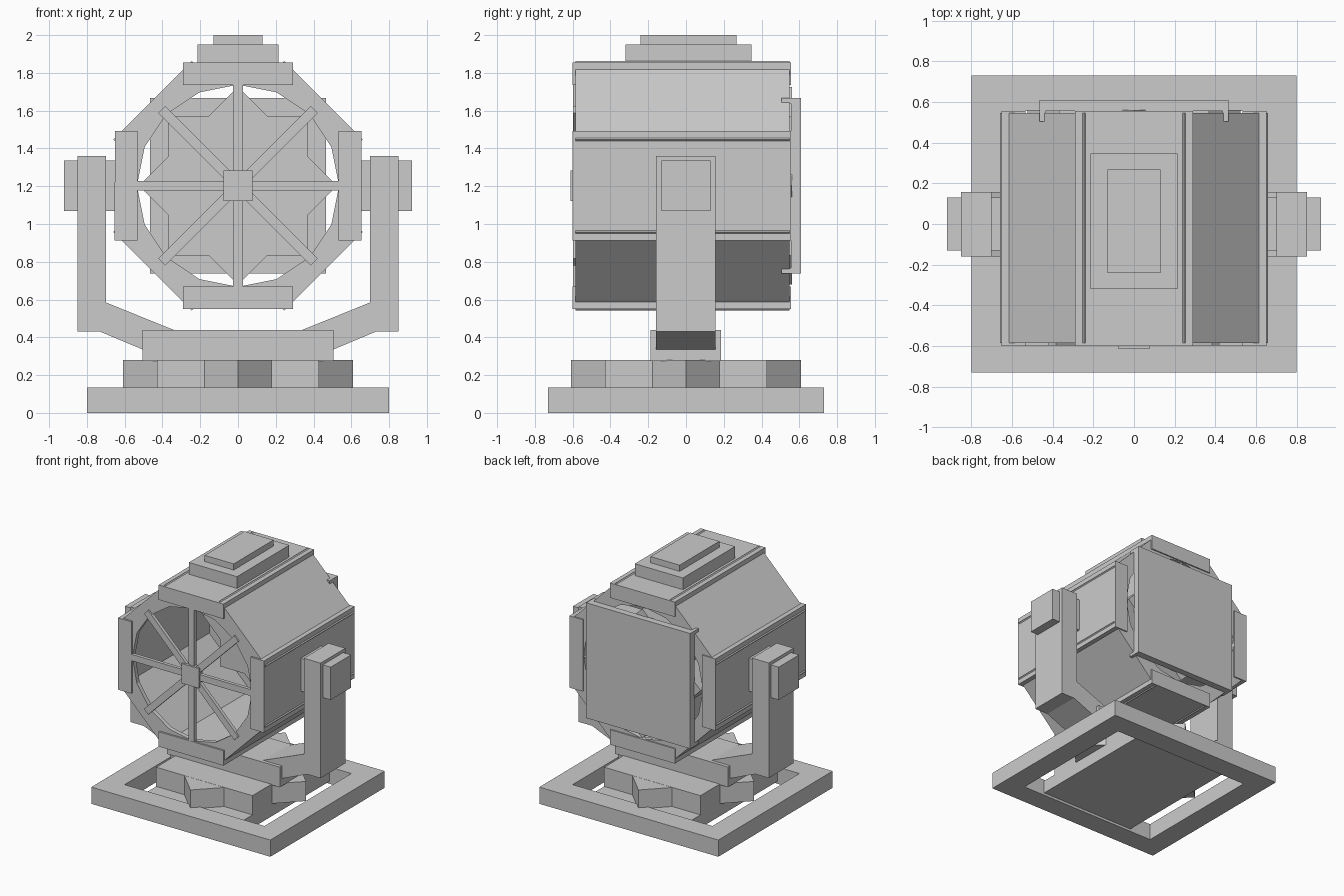
import bpy, bmesh, math
from mathutils import Matrix, Vector

if "Cube" in bpy.data.objects:
    bpy.data.objects.remove(bpy.data.objects["Cube"])

grey = bpy.data.materials.new("light_grey")
grey.use_nodes = True
COLOUR = (0.6, 0.6, 0.6, 1)
grey.diffuse_color = COLOUR
grey.node_tree.nodes["Principled BSDF"].inputs["Base Color"].default_value = COLOUR

CZ = 1.2025                     # height of the lamp axis
FRONT, BACK = -0.585, 0.547     # ends of the drum


def finish(name, bm):
    bmesh.ops.recalc_face_normals(bm, faces=bm.faces)
    mesh = bpy.data.meshes.new(name)
    bm.to_mesh(mesh)
    bm.free()
    mesh.materials.append(grey)
    obj = bpy.data.objects.new(name, mesh)
    bpy.context.collection.objects.link(obj)
    return obj


def add_box(bm, x, y, z, turn=Matrix()):
    """Add a box given by its (min, max) ranges, then transform it."""
    size = [r[1] - r[0] for r in (x, y, z)]
    mid = Vector([(r[0] + r[1]) / 2 for r in (x, y, z)])
    m = turn @ Matrix.Translation(mid) @ Matrix.Diagonal((*size, 1))
    bmesh.ops.create_cube(bm, size=1, matrix=m)


def box(name, x, y, z, turn=Matrix()):
    bm = bmesh.new()
    add_box(bm, x, y, z, turn)
    return finish(name, bm)


def extrude_xz(name, points, y0, y1):
    """Prism along y from an x-z outline."""
    bm = bmesh.new()
    face = bm.faces.new([bm.verts.new((x, y0, z)) for x, z in points])
    ext = bmesh.ops.extrude_face_region(bm, geom=[face])
    verts = [v for v in ext["geom"] if isinstance(v, bmesh.types.BMVert)]
    bmesh.ops.translate(bm, verts=verts, vec=(0, y1 - y0, 0))
    return finish(name, bm)


def about_axis(degrees):
    """Turn about the lamp axis."""
    return Matrix.Translation((0, 0, CZ)) @ Matrix.Rotation(math.radians(degrees), 4, "Y")


def ring(name, y0, y1):
    """Octagonal end ring with a sixteen-sided hole."""
    bm = bmesh.new()
    loops = []
    for k in range(16):
        a = k * math.pi / 8
        outer = 0.64 / math.cos(math.pi / 8) if k % 2 else 0.64
        loops.append([bm.verts.new((r * math.cos(a), y, CZ + r * math.sin(a)))
                      for r, y in ((outer, y0), (outer, y1), (0.535, y1), (0.535, y0))])
    for k in range(16):
        a, b = loops[k], loops[(k + 1) % 16]
        for i in range(4):
            j = (i + 1) % 4
            bm.faces.new((a[i], a[j], b[j], b[i]))
    return finish(name, bm)


# Base frame and the floor strip inside it
bm = bmesh.new()
for s in (-1, 1):
    add_box(bm, (-0.8, 0.8), sorted((s * 0.555, s * 0.73)), (0, 0.135))
    add_box(bm, sorted((s * 0.625, s * 0.8)), (-0.555, 0.555), (0, 0.135))
finish("base_frame", bm)
box("base_floor", (-0.43, 0.43), (-0.56, 0.56), (0.02, 0.125))

# Eight-pointed turntable from two crossed squares
for i, name in enumerate(("turntable", "turntable_crossed")):
    box(name, (-0.43, 0.43), (-0.43, 0.43), (0.12, 0.28 - i * 0.001),
        Matrix.Rotation(i * math.pi / 4, 4, "Z"))

# Yoke block, arms and pivots
box("yoke_block", (-0.505, 0.505), (-0.188, 0.185), (0.275, 0.438))
arm = [(0.85, 1.36), (0.7, 1.36), (0.7, 0.585), (0.33, 0.435),
       (0.33, 0.3), (0.42, 0.3), (0.73, 0.43), (0.85, 0.43)]
for s, side in ((1, "left"), (-1, "right")):
    extrude_xz(side + "_yoke_arm", [(s * x, z) for x, z in arm], -0.16, 0.157)
    box(side + "_pivot", sorted((s * 0.64, s * 0.92)), (-0.13, 0.13), (1.07, 1.335))

# Drum: four flanged plates with slanted panels between them
for i, name in enumerate(("top", "left", "bottom", "right")):
    turn = about_axis(90 * i)
    bm = bmesh.new()
    add_box(bm, (-0.29, 0.29), (-0.597, 0.555), (0.615, 0.6525), turn)
    for y in ((-0.6, -0.56), (0.517, 0.557)):
        add_box(bm, (-0.29, 0.29), y, (0.533, 0.6525), turn)
    finish(name + "_drum_plate", bm)
    box("slanted_panel_%d" % (i + 1), (-0.2935, 0.2935), (FRONT, BACK),
        (0.61, 0.64), about_axis(90 * i + 45))
ring("front_ring", FRONT, FRONT + 0.035)
ring("back_ring", BACK - 0.035, BACK)

# Front grille
bm = bmesh.new()
for i in range(8):
    add_box(bm, (-0.026, 0.026), (-0.598, -0.57), (0.05, 0.57), about_axis(45 * i))
finish("grille_spokes", bm)
box("grille_hub", (-0.078, 0.078), (-0.612, -0.565), (CZ - 0.08, CZ + 0.08))

# Eight-pointed reflector inside the drum
for i, name in enumerate(("reflector", "reflector_crossed")):
    box(name, (-0.37, 0.37), (0.3 + i * 0.001, 0.56), (-0.37, 0.37), about_axis(45 * i))

# Back cover with four corner clips
bm = bmesh.new()
add_box(bm, (-0.465, 0.465), (0.555, 0.61), (0.737, 1.668))
for s in (-1, 1):
    for z in ((0.737, 0.767), (1.638, 1.668)):
        add_box(bm, sorted((s * 0.435, s * 0.465)), (0.505, 0.56), z)
finish("back_cover", bm)

# Stepped vent on top
box("vent_lower", (-0.215, 0.215), (-0.32, 0.347), (1.85, 1.95))
box("vent_upper", (-0.13, 0.13), (-0.24, 0.267), (1.945, 2.0))
